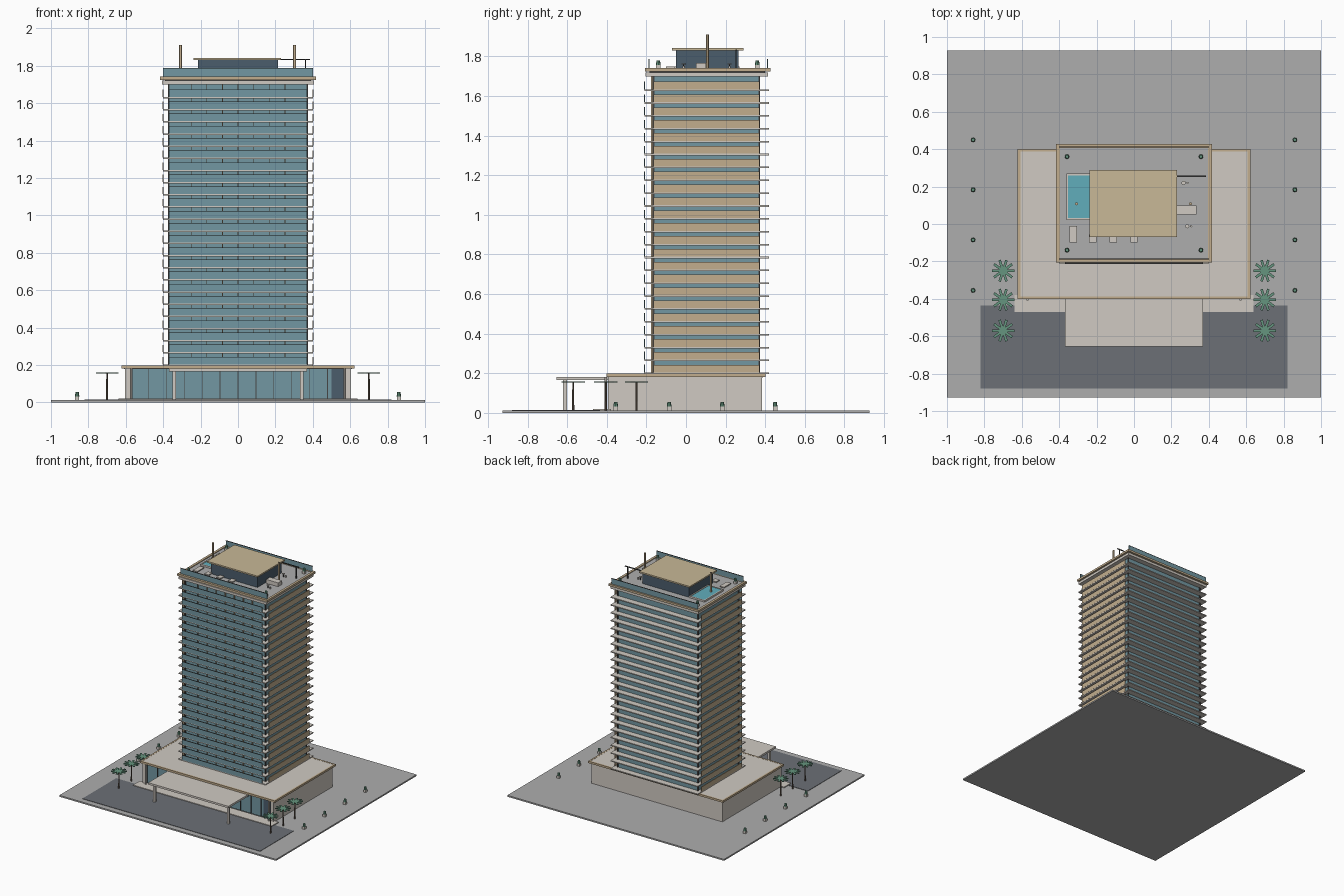
import bpy, bmesh, math
from mathutils import Matrix, Vector

if "Cube" in bpy.data.objects:
    bpy.data.objects.remove(bpy.data.objects["Cube"])


def mat(name, r, g, b):
    m = bpy.data.materials.new(name)
    m.diffuse_color = (r, g, b, 1)
    m.use_nodes = True
    m.node_tree.nodes["Principled BSDF"].inputs["Base Color"].default_value = m.diffuse_color
    return m


WHITE = mat("white", 0.63, 0.59, 0.54)
BEIGE = mat("beige", 0.54, 0.42, 0.27)
SAND = mat("sand", 0.58, 0.48, 0.31)
GLASS = mat("glass", 0.17, 0.31, 0.36)
NAVY = mat("dark_glass", 0.07, 0.11, 0.15)
PAVE = mat("paving", 0.42, 0.42, 0.42)
ROAD = mat("asphalt", 0.15, 0.16, 0.18)
WATER = mat("water", 0.12, 0.42, 0.50)
GREEN = mat("leaf", 0.13, 0.30, 0.21)
DARK = mat("dark_metal", 0.06, 0.06, 0.06)
TRUNK = mat("trunk", 0.16, 0.12, 0.09)


def finish(name, bm, m):
    me = bpy.data.meshes.new(name)
    bm.to_mesh(me)
    bm.free()
    ob = bpy.data.objects.new(name, me)
    bpy.context.collection.objects.link(ob)
    me.materials.append(m)
    return ob


def boxes(name, m, items):
    """One object from boxes given as (x0, x1, y0, y1, z0, z1)."""
    bm = bmesh.new()
    for x0, x1, y0, y1, z0, z1 in items:
        M = Matrix.Translation(((x0 + x1) / 2, (y0 + y1) / 2, (z0 + z1) / 2)) \
            @ Matrix.Diagonal((x1 - x0, y1 - y0, z1 - z0, 1))
        bmesh.ops.create_cube(bm, size=1, matrix=M)
    return finish(name, bm, m)


def cones(name, m, items, seg=12):
    """One object from cones given as (x, y, z0, z1, r_bottom, r_top)."""
    bm = bmesh.new()
    for x, y, z0, z1, r0, r1 in items:
        bmesh.ops.create_cone(bm, cap_ends=True, segments=seg, radius1=r0, radius2=r1,
                              depth=z1 - z0, matrix=Matrix.Translation((x, y, (z0 + z1) / 2)))
    return finish(name, bm, m)


def frame(x0, x1, y0, y1, z0, z1, t):
    """Four boxes forming a rectangular rim of thickness t."""
    return [(x0, x1, y0, y0 + t, z0, z1), (x0, x1, y1 - t, y1, z0, z1),
            (x0, x0 + t, y0 + t, y1 - t, z0, z1), (x1 - t, x1, y0 + t, y1 - t, z0, z1)]


# Site
boxes("site_slab", PAVE, [(-1, 1, -0.927, 0.927, 0, 0.012)])
boxes("driveway", ROAD, [(-0.82, 0.82, -0.88, -0.435, 0.012, 0.015)])
boxes("entrance_step", WHITE, [(-0.64, 0.64, -0.47, -0.38, 0.012, 0.02)])

# Podium: solid walls on three sides, recessed glass lobby in front
boxes("podium_walls", WHITE, [
    (-0.605, -0.575, -0.395, 0.385, 0.012, 0.18), (0.575, 0.605, -0.395, 0.385, 0.012, 0.18),
    (-0.575, 0.575, 0.355, 0.385, 0.012, 0.18)])
boxes("lobby_glass", GLASS, [(-0.575, 0.50, -0.375, -0.365, 0.02, 0.18)])
boxes("lobby_dark_panel", NAVY, [(0.50, 0.575, -0.375, -0.365, 0.02, 0.18)])
boxes("lobby_mullions", DARK, [(x - 0.002, x + 0.002, -0.381, -0.375, 0.02, 0.18)
                               for x in [-0.575 + 0.0958 * i for i in range(13)]])
boxes("podium_roof", WHITE, [(-0.61, 0.61, -0.39, 0.39, 0.178, 0.197)])
boxes("podium_trim", BEIGE, frame(-0.622, 0.622, -0.402, 0.402, 0.182, 0.198, 0.014))
cones("lobby_columns", WHITE, [(x, -0.405, 0.02, 0.182, 0.006, 0.006)
                               for x in (-0.57, 0.57)])

# Entrance canopy
boxes("canopy", WHITE, [(-0.37, 0.37, -0.655, -0.39, 0.166, 0.182)])
boxes("canopy_columns", WHITE, [(s * 0.34 - 0.009, s * 0.34 + 0.009, -0.62, -0.602, 0.012, 0.166)
                                for s in (-1, 1)])

# Tower core
X, Y0, Y1 = 0.37, -0.165, 0.37
boxes("tower_core", GLASS, [(-X, X, Y0, Y1, 0.197, 1.70)])
boxes("corner_posts", DARK, [(sx * X - 0.005, sx * X + 0.005, y - 0.005, y + 0.005, 0.197, 1.70)
                             for sx in (-1, 1) for y in (Y0, Y1)])
boxes("facade_fins", BEIGE, [(x - 0.002, x + 0.002, Y0 - 0.012, Y0, 0.197, 1.70)
                             for x in [-0.25 + 0.0835 * i for i in range(7)]])

# Repeating floors: slab, front glass rail, beige side parapets
floors = [0.2 + 0.065 * i for i in range(23)]
boxes("floor_slabs", WHITE, [(-0.402, 0.402, -0.21, 0.42, z - 0.004, z + 0.004) for z in floors])
boxes("front_glass_rails", GLASS, [(-X, X, -0.212, -0.208, z + 0.004, z + 0.042) for z in floors])
boxes("rail_caps", DARK, [(-X, X, -0.213, -0.207, z + 0.042, z + 0.044) for z in floors])
boxes("side_parapets", BEIGE, [(s * 0.4 - 0.003, s * 0.4 + 0.003, Y0, Y1, z + 0.004, z + 0.043)
                               for z in floors for s in (-1, 1)])

# Crown and roof deck
boxes("cornice", WHITE, [(-0.405, 0.405, -0.205, 0.415, 1.70, 1.72)])
boxes("cornice_neck", DARK, [(-0.39, 0.39, -0.185, 0.40, 1.72, 1.727)])
boxes("roof_deck", PAVE, [(-0.402, 0.402, -0.195, 0.415, 1.727, 1.736)])
boxes("roof_rim", BEIGE, frame(-0.416, 0.416, -0.207, 0.427, 1.725, 1.742, 0.02))
boxes("roof_glass_rail", GLASS, [(-0.4, 0.4, y - 0.002, y + 0.002, 1.742, 1.785)
                                 for y in (-0.187, 0.412)])
boxes("roof_rail_cap", DARK, [(-0.4, 0.4, y - 0.003, y + 0.003, 1.785, 1.788)
                              for y in (-0.187, 0.412)])

# Penthouse
boxes("penthouse", NAVY, [(-0.215, 0.215, -0.05, 0.265, 1.736, 1.83)])
boxes("penthouse_roof", SAND, [(-0.237, 0.23, -0.07, 0.29, 1.83, 1.842)])
cones("masts", BEIGE, [(x, 0.108, 1.736, 1.91, 0.008, 0.008) for x in (-0.307, 0.302)])

# Pool and roof furniture
boxes("pool_rim", WHITE, frame(-0.362, -0.218, 0.022, 0.27, 1.736, 1.75, 0.01))
boxes("pool_water", WATER, [(-0.352, -0.228, 0.032, 0.26, 1.736, 1.747)])
boxes("loungers", WHITE, [(-0.345, -0.305, -0.1, -0.01, 1.742, 1.75)] +
      [(x - 0.02, x + 0.02, -0.1, -0.055, 1.742, 1.75) for x in (-0.22, -0.11, 0)])
boxes("lounger_bases", WHITE, [(x - 0.014, x + 0.014, -0.09, -0.065, 1.736, 1.742)
                               for x in (-0.325, -0.22, -0.11, 0)])
boxes("bar_counter", WHITE, [(0.225, 0.335, 0.05, 0.1, 1.736, 1.768)])
boxes("pergola", DARK, [(0.225, 0.385, 0.25, 0.258, 1.83, 1.836),
                        (0.358, 0.364, 0.25, 0.256, 1.736, 1.83)])
tables = [(0.265, 0.22), (0.285, -0.012)]
cones("table_tops", WHITE, [(x, y, 1.76, 1.764, 0.011, 0.011) for x, y in tables])
cones("table_legs", DARK, [(x, y, 1.736, 1.76, 0.003, 0.003) for x, y in tables])
cones("stools", WHITE, [(x + 0.021, y, 1.736, 1.752, 0.006, 0.006) for x, y in tables])

# Planters on the roof and the plaza
spots = [(s * 0.358, y, 1.736) for s in (-1, 1) for y in (-0.14, 0.36)] + \
        [(s * 0.86, y, 0.012) for s in (-1, 1) for y in (-0.355, -0.085, 0.183, 0.45)]
boxes("planter_pots", WHITE, [(x - 0.011, x + 0.011, y - 0.011, y + 0.011, z, z + 0.02)
                              for x, y, z in spots])
cones("planter_shrubs", GREEN, [(x, y, z + 0.02, z + 0.043, 0.012, 0.009)
                                for x, y, z in spots], seg=8)

# Palms: slim trunk with a flat star of fronds
palms = [(s * 0.70, y) for s in (-1, 1) for y in (-0.25, -0.405, -0.57)]
cones("palm_trunks", TRUNK, [(x, y, 0.012, 0.155, 0.006, 0.004) for x, y in palms], seg=8)
bm = bmesh.new()
for x, y in palms:
    for i in range(10):
        M = Matrix.Translation((x, y, 0.157)) @ Matrix.Rotation(i * math.tau / 10, 4, 'Z') \
            @ Matrix.Translation((0.03, 0, 0)) @ Matrix.Diagonal((0.06, 0.014, 0.005, 1))
        bmesh.ops.create_cube(bm, size=1, matrix=M)
finish("palm_fronds", bm, GREEN)

# Smooth the round parts
for n in ("masts", "lobby_columns", "table_tops", "palm_trunks"):
    ob = bpy.data.objects[n]
    bpy.ops.object.select_all(action='DESELECT')
    ob.select_set(True)
    bpy.context.view_layer.objects.active = ob
    bpy.ops.object.shade_smooth_by_angle()
